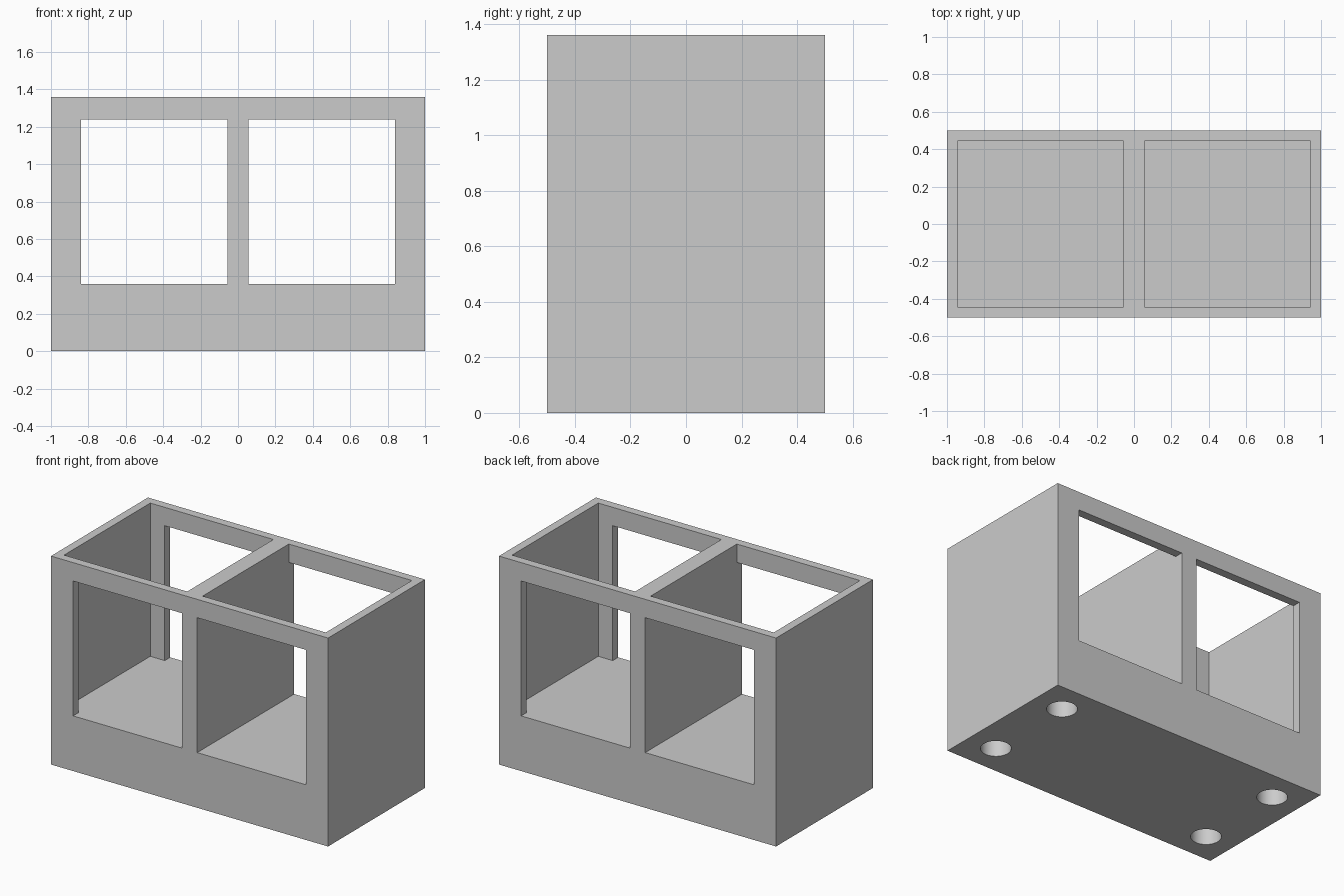
import bpy
import bmesh
from mathutils import Matrix, Vector

if "Cube" in bpy.data.objects:
    bpy.data.objects.remove(bpy.data.objects["Cube"], do_unlink=True)

HEIGHT, FLOOR, WINDOW_TOP = 1.36, 0.36, 1.24
WALL = 0.0556
WINDOW_SIDE = 0.84
HOLE_RADIUS, HOLE_DEPTH = 0.09, 0.2

grey = bpy.data.materials.new("plain grey")
grey.use_nodes = True
colour = (0.6, 0.6, 0.6, 1)
grey.diffuse_color = colour
grey.node_tree.nodes["Principled BSDF"].inputs["Base Color"].default_value = colour


def finish(name, bm):
    mesh = bpy.data.meshes.new(name)
    bm.to_mesh(mesh)
    bm.free()
    mesh.materials.append(grey)
    obj = bpy.data.objects.new(name, mesh)
    bpy.context.collection.objects.link(obj)
    return obj


def box(name, low, high):
    bm = bmesh.new()
    bmesh.ops.create_cube(bm, size=1)
    for v in bm.verts:
        v.co = Vector([h if c > 0 else l for c, l, h in zip(v.co, low, high)])
    return finish(name, bm)


def cylinder(name, x, y):
    bm = bmesh.new()
    bmesh.ops.create_cone(bm, cap_ends=True, segments=48, radius1=HOLE_RADIUS,
                          radius2=HOLE_RADIUS, depth=HOLE_DEPTH * 2,
                          matrix=Matrix.Translation((x, y, 0)))
    return finish(name, bm)


def cut(target, cutter):
    cutter.hide_render = True
    mod = target.modifiers.new("cut", "BOOLEAN")
    mod.operation = "DIFFERENCE"
    mod.solver = "EXACT"
    mod.object = cutter
    bpy.ops.object.select_all(action="DESELECT")
    bpy.context.view_layer.objects.active = target
    target.select_set(True)
    bpy.ops.object.modifier_apply(modifier=mod.name)
    bpy.data.objects.remove(cutter, do_unlink=True)


# Solid block with a thick base
body = box("two_bay_box", (-1, -0.5, 0), (1, 0.5, HEIGHT))

for side in (-1, 1):
    # Open-topped bay
    xs = sorted((side * WALL, side * (1 - WALL)))
    cut(body, box("bay_cutter", (xs[0], WALL - 0.5, FLOOR),
                  (xs[1], 0.5 - WALL, HEIGHT + 0.2)))
    # Window through the front and back
    xs = sorted((side * WALL, side * WINDOW_SIDE))
    cut(body, box("window_cutter", (xs[0], -0.7, FLOOR), (xs[1], 0.7, WINDOW_TOP)))
    # Blind round holes underneath
    for end in (-1, 1):
        cut(body, cylinder("hole_cutter", side * 0.8, end * 0.3))

bpy.ops.object.shade_smooth_by_angle()
